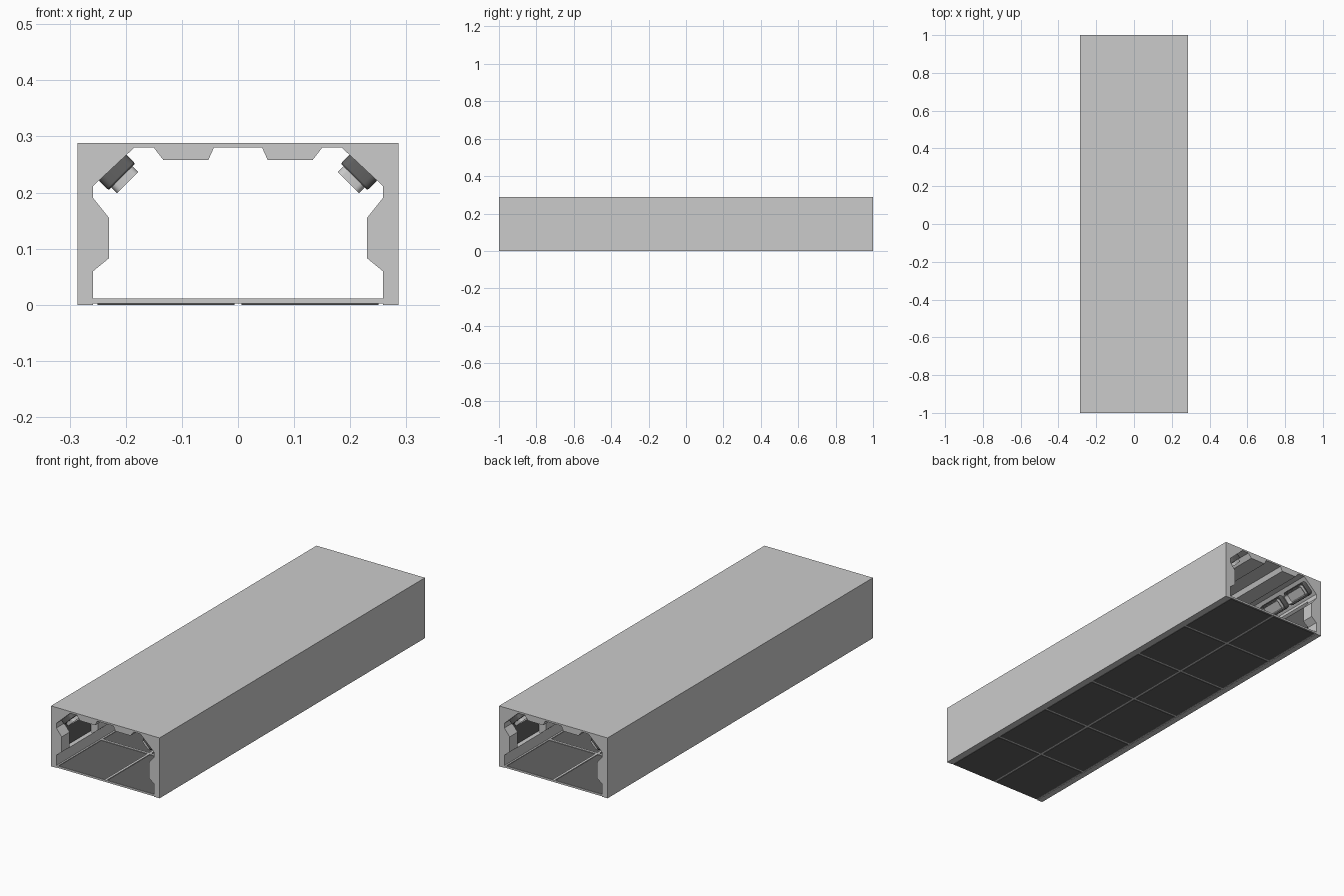
import bpy, bmesh
from math import sin, cos, pi
from mathutils import Matrix, Vector

if "Cube" in bpy.data.objects:
    bpy.data.objects.remove(bpy.data.objects["Cube"])

BAYS = 6
PITCH = 2 / BAYS


def material(name, v):
    m = bpy.data.materials.new(name)
    m.diffuse_color = (v, v, v, 1)
    m.use_nodes = True
    m.node_tree.nodes["Principled BSDF"].inputs["Base Color"].default_value = m.diffuse_color
    return m


dark = material("dark_grey", 0.12)


def finish(name, bm, mat=None, mirror=False, smooth=False):
    bmesh.ops.recalc_face_normals(bm, faces=bm.faces)
    me = bpy.data.meshes.new(name)
    bm.to_mesh(me)
    bm.free()
    ob = bpy.data.objects.new(name, me)
    bpy.context.collection.objects.link(ob)
    if mat:
        me.materials.append(mat)
    if mirror:
        ob.modifiers.new("mirror", 'MIRROR')
    if smooth:
        bpy.context.view_layer.objects.active = ob
        ob.select_set(True)
        bpy.ops.object.shade_smooth_by_angle()
        ob.select_set(False)
    return ob


def prism(bm, profile, y0, y1):
    """Extrude an xz profile along y."""
    a = [bm.verts.new((x, y0, z)) for x, z in profile]
    b = [bm.verts.new((x, y1, z)) for x, z in profile]
    n = len(a)
    bm.faces.new(a)
    bm.faces.new(b[::-1])
    for i in range(n):
        bm.faces.new((a[i], b[i], b[(i + 1) % n], a[(i + 1) % n]))


def box(bm, x0, x1, y0, y1, z0, z1):
    prism(bm, [(x0, z0), (x1, z0), (x1, z1), (x0, z1)], y0, y1)


def rounded_rect(w, l, r, h):
    pts = []
    for k, (sx, sy) in enumerate([(1, 1), (-1, 1), (-1, -1), (1, -1)]):
        for j in range(5):
            a = (k + j / 4) * pi / 2
            pts.append(Vector((sx * (w / 2 - r) + r * cos(a),
                               sy * (l / 2 - r) + r * sin(a), h)))
    return pts


def lofted(bm, loops, mat):
    """Skin closed rings; the last ring joins the first."""
    rings = [[bm.verts.new(mat @ p) for p in lp] for lp in loops]
    n = len(rings[0])
    for r0, r1 in zip(rings, rings[1:] + rings[:1]):
        for i in range(n):
            bm.faces.new((r0[i], r0[(i + 1) % n], r1[(i + 1) % n], r1[i]))


# Outer shell with ceiling beams and wall niches
half = [(0.258, 0), (0.258, 0.06), (0.272, 0.068), (0.272, 0.19), (0.258, 0.198),
        (0.258, 0.212), (0.185, 0.28), (0.15, 0.28), (0.133, 0.258),
        (0.053, 0.258), (0.043, 0.28)]
inner = half + [(-x, z) for x, z in reversed(half)]
bm = bmesh.new()
prism(bm, inner + [(-0.286, 0), (-0.286, 0.288), (0.286, 0.288), (0.286, 0)], -1, 1)
finish("corridor_shell", bm)

# Wall ribs at bay boundaries
rib = [(0.272, 0.068), (0.258, 0.06), (0.23, 0.083), (0.23, 0.155),
       (0.258, 0.19), (0.258, 0.198), (0.272, 0.19)]
bm = bmesh.new()
for i in range(BAYS + 1):
    y = -1 + i * PITCH
    prism(bm, rib, max(-1, y - 0.06), min(1, y + 0.06))
finish("wall_ribs", bm, mirror=True)

# Dark niche panels
bm = bmesh.new()
for i in range(BAYS):
    y = -1 + i * PITCH
    box(bm, 0.267, 0.273, y + 0.06, y + PITCH - 0.06, 0.07, 0.188)
finish("niche_panels", bm, dark, mirror=True)

# Floor tiles and the raised strips between them
bm = bmesh.new()
for i in range(BAYS):
    y = -1 + i * PITCH
    for s in (-1, 1):
        xs = sorted((s * 0.006, s * 0.25))
        box(bm, *xs, y + 0.006, y + PITCH - 0.006, 0, 0.008)
finish("floor_tiles", bm, dark)

bm = bmesh.new()
for x0, x1 in ((-0.258, -0.25), (-0.006, 0.006), (0.25, 0.258)):
    box(bm, x0, x1, -1, 1, 0.002, 0.011)
for i in range(BAYS + 1):
    y = -1 + i * PITCH
    for x0, x1 in ((-0.25, -0.006), (0.006, 0.25)):
        box(bm, x0, x1, max(-1, y - 0.006), min(1, y + 0.006), 0.002, 0.011)
finish("floor_strips", bm)

# Angled corner lamps: dark housing, grey rim, recessed lens
c = 0.5 ** 0.5
housing, rim, lens = bmesh.new(), bmesh.new(), bmesh.new()
for i in range(BAYS * 2):
    y = -1 + (i + 0.5) * PITCH / 2
    m = Matrix(((-c, 0, -c, 0.222), (0, 1, 0, y), (c, 0, -c, 0.243), (0, 0, 0, 1)))
    lofted(housing, [rounded_rect(0.068, 0.14, 0.014, -0.003),
                     rounded_rect(0.068, 0.14, 0.014, 0.018),
                     rounded_rect(0.064, 0.136, 0.012, 0.021),
                     rounded_rect(0.050, 0.122, 0.010, 0.021),
                     rounded_rect(0.050, 0.122, 0.010, -0.003)], m)
    lofted(rim, [rounded_rect(0.053, 0.125, 0.011, 0.004),
                 rounded_rect(0.053, 0.125, 0.011, 0.036),
                 rounded_rect(0.045, 0.117, 0.008, 0.036),
                 rounded_rect(0.038, 0.110, 0.007, 0.004)], m)
    lens.faces.new([lens.verts.new(m @ p) for p in rounded_rect(0.042, 0.114, 0.008, 0.012)])
finish("lamp_housings", housing, dark, True, True)
finish("lamp_rims", rim, None, True, True)
finish("lamp_lenses", lens, None, True)
